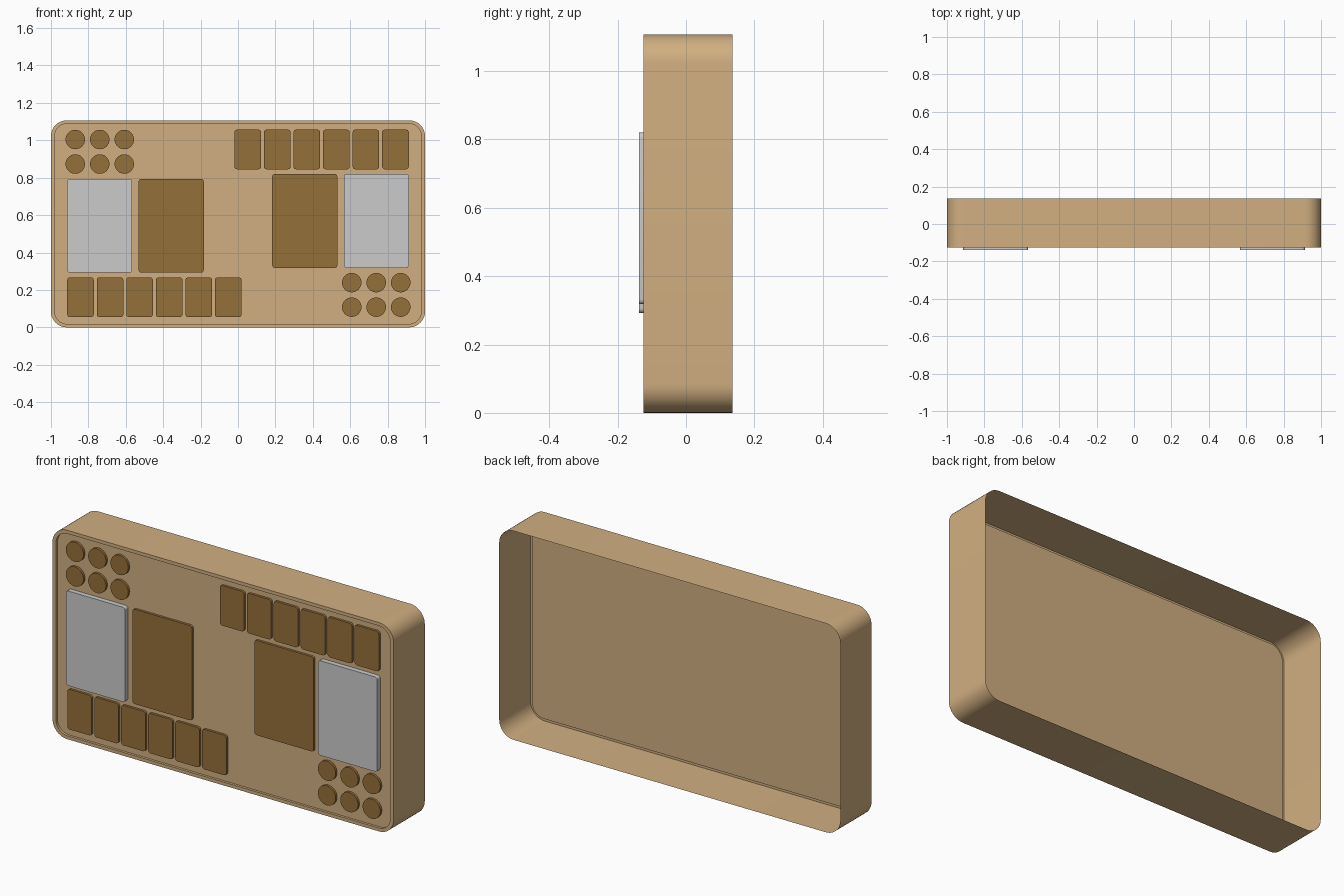
import bpy, bmesh
from math import sin, cos, pi

if "Cube" in bpy.data.objects:
    bpy.data.objects.remove(bpy.data.objects["Cube"])

TOP = 1.107                 # body height
PIVOT = 0.556               # height of the half-turn symmetry centre
BACK, FRONT, PANEL = 0.136, -0.125, -0.112


def material(name, rgb):
    m = bpy.data.materials.new(name)
    m.diffuse_color = (*rgb, 1)
    m.use_nodes = True
    m.node_tree.nodes["Principled BSDF"].inputs["Base Color"].default_value = m.diffuse_color
    return m


tan = material("tan", (0.64, 0.43, 0.22))
brown = material("brown", (0.30, 0.16, 0.043))


def rounded(x0, x1, z0, z1, r, seg):
    """Rounded rectangle outline in the XZ plane."""
    pts = []
    corners = [(x1 - r, z1 - r), (x0 + r, z1 - r), (x0 + r, z0 + r), (x1 - r, z0 + r)]
    for i, (cx, cz) in enumerate(corners):
        for k in range(seg + 1):
            a = (i + k / seg) * pi / 2
            pts.append((cx + r * cos(a), cz + r * sin(a)))
    return pts


def circle(cx, cz, r, n=32):
    return [(cx + r * cos(2 * pi * k / n), cz + r * sin(2 * pi * k / n)) for k in range(n)]


def shell(name, sections, mat=None):
    """Skin (outline, y) sections from back to front and cap the last one."""
    bm = bmesh.new()
    rings = [[bm.verts.new((x, y, z)) for x, z in pts] for pts, y in sections]
    n = len(rings[0])
    for a, b in zip(rings, rings[1:]):
        for i in range(n):
            j = (i + 1) % n
            bm.faces.new((a[i], b[i], b[j], a[j]))
    cap = bm.faces.new(rings[-1])
    bm.normal_update()
    if cap.normal.y > 0:
        bmesh.ops.reverse_faces(bm, faces=[cap])
    # Make the side walls agree with the front-facing cap
    bm.normal_update()
    wall = next(f for f in bm.faces if f is not cap)
    centre = sum(x for x, z in sections[0][0]) / n
    mid = wall.calc_center_median()
    height = sum(z for x, z in sections[0][0]) / n
    if wall.normal.x * (mid.x - centre) + wall.normal.z * (mid.z - height) < 0:
        bmesh.ops.reverse_faces(bm, faces=[f for f in bm.faces if f is not cap])
    me = bpy.data.meshes.new(name)
    bm.to_mesh(me)
    bm.free()
    ob = bpy.data.objects.new(name, me)
    bpy.context.collection.objects.link(ob)
    if mat:
        me.materials.append(mat)
    bpy.ops.object.select_all(action='DESELECT')
    ob.select_set(True)
    bpy.context.view_layer.objects.active = ob
    bpy.ops.object.shade_smooth_by_angle()
    return ob


# Open-backed case: side wall, thin front rim, recessed panel
outer = rounded(-1, 1, 0, TOP, 0.085, 10)
inner = rounded(-0.98, 0.98, 0.018, TOP - 0.018, 0.067, 10)
shell("case", [(outer, BACK), (outer, FRONT), (inner, FRONT), (inner, PANEL)], tan)


def pad(name, outline, front, mat=None):
    """Raised pad plus its copy half a turn round on the other side."""
    turned = [(-x, 2 * PIVOT - z) for x, z in outline]
    for side, pts in (("left", outline), ("right", turned)):
        shell(f"{name}_{side}", [(pts, PANEL), (pts, front)], mat)


# Large pads
pad("screen_pad", rounded(-0.913, -0.566, 0.292, 0.794, 0.014, 4), -0.138)
pad("large_pad", rounded(-0.531, -0.183, 0.292, 0.794, 0.014, 4), FRONT, brown)

# Row of six keys
for i in range(6):
    x = -0.913 + 0.158 * i
    pad(f"key_{i + 1}", rounded(x, x + 0.142, 0.055, 0.267, 0.014, 4), FRONT, brown)

# Two rows of three round buttons
for i in range(3):
    for j in range(2):
        pad(f"round_button_{i + 1}_{j + 1}",
            circle(-0.87 + 0.131 * i, 1.004 - 0.131 * j, 0.052), FRONT, brown)
